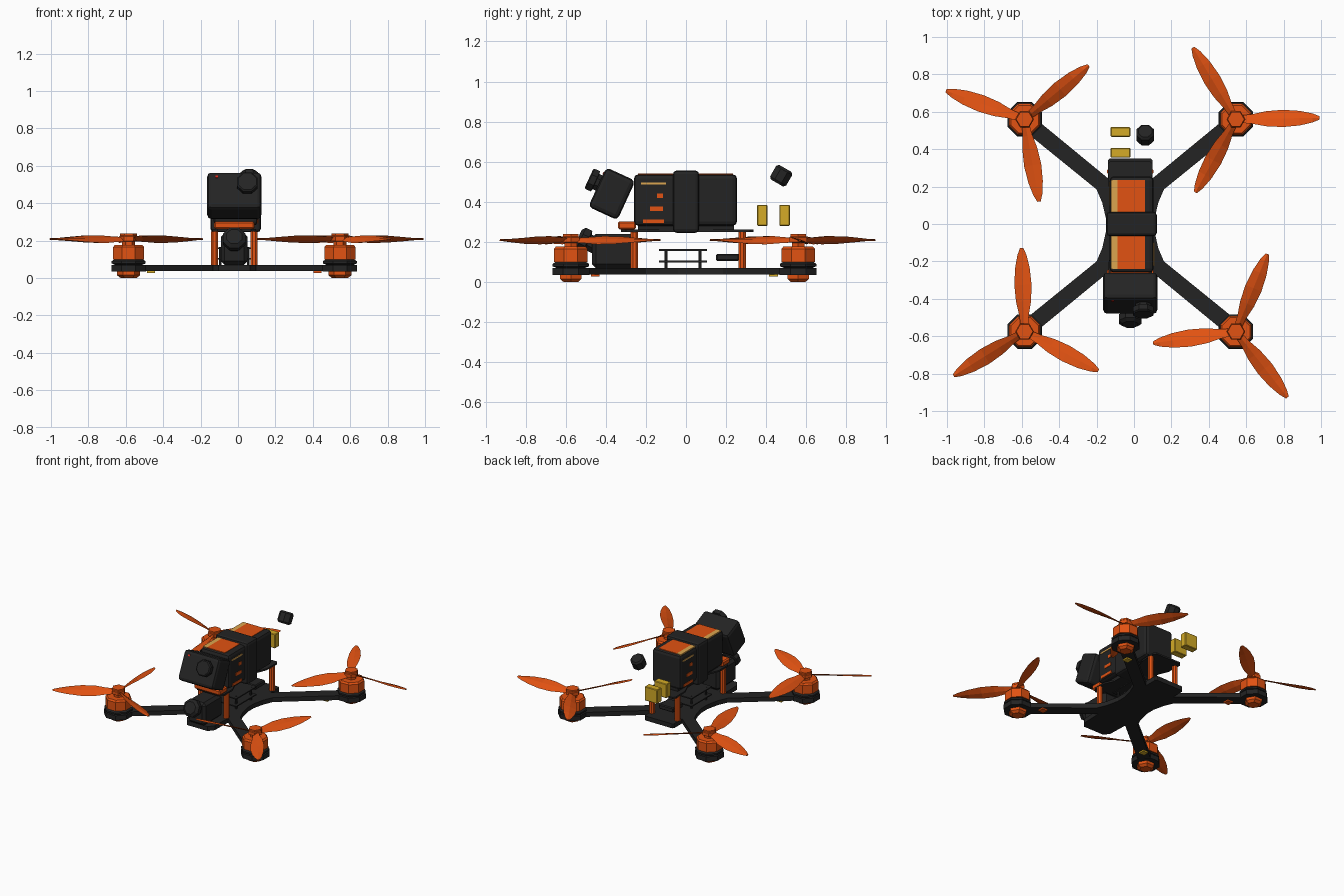
import bpy, bmesh, math
from mathutils import Matrix, Vector

if "Cube" in bpy.data.objects:
    bpy.data.objects.remove(bpy.data.objects["Cube"])

CX, CY = -0.02, -0.0075          # centre of the frame


def mat(name, r, g, b):
    m = bpy.data.materials.new(name)
    m.diffuse_color = (r, g, b, 1)
    m.use_nodes = True
    m.node_tree.nodes["Principled BSDF"].inputs["Base Color"].default_value = m.diffuse_color
    return m


BLACK = mat("carbon black", 0.017, 0.017, 0.017)
ORANGE = mat("orange", 0.76, 0.085, 0.006)
YELLOW = mat("yellow", 0.66, 0.41, 0.02)
TAN = mat("label tan", 0.72, 0.38, 0.08)
RED = mat("indicator red", 0.7, 0.02, 0.01)


def finish(name, bm, material, matrix=None):
    bmesh.ops.recalc_face_normals(bm, faces=bm.faces)
    me = bpy.data.meshes.new(name)
    bm.to_mesh(me)
    bm.free()
    me.materials.append(material)
    ob = bpy.data.objects.new(name, me)
    bpy.context.collection.objects.link(ob)
    if matrix:
        ob.matrix_world = matrix
    return ob


def box(name, lo, hi, material, bevel=0, seg=1, matrix=None):
    """Box between two corners, optionally bevelled."""
    bm = bmesh.new()
    bmesh.ops.create_cube(bm, size=1)
    for v in bm.verts:
        v.co = Vector([(a + b) / 2 + c * (b - a) for a, b, c in zip(lo, hi, v.co)])
    if bevel:
        bmesh.ops.bevel(bm, geom=bm.edges[:], offset=bevel, segments=seg,
                        profile=0.5, affect='EDGES')
    return finish(name, bm, material, matrix)


def lathe(name, profile, sides, material, matrix, turn=0.5):
    """Faceted turned part from (radius, height) pairs with flat caps."""
    bm = bmesh.new()
    rings = []
    for r, z in profile:
        rings.append([bm.verts.new((r * math.cos((i + turn) * math.tau / sides),
                                    r * math.sin((i + turn) * math.tau / sides), z))
                      for i in range(sides)])
    for a, b in zip(rings, rings[1:]):
        for i in range(sides):
            j = (i + 1) % sides
            bm.faces.new((a[i], a[j], b[j], b[i]))
    bm.faces.new(rings[0])
    bm.faces.new(rings[-1])
    return finish(name, bm, material, matrix)


def plate(name, half, z0, z1, material):
    """Flat plate from a right-hand outline mirrored in x."""
    pts = half + [(-x, y) for x, y in reversed(half)]
    bm = bmesh.new()
    f = bm.faces.new([bm.verts.new((CX + x, y, z0)) for x, y in pts])
    top = bmesh.ops.extrude_face_region(bm, geom=[f])["geom"]
    for v in top:
        if isinstance(v, bmesh.types.BMVert):
            v.co.z = z1
    bmesh.ops.triangulate(bm, faces=[q for q in bm.faces if len(q.verts) > 4])
    return finish(name, bm, material)


def blade(name, spin, matrix):
    """Twisted propeller blade along +x; spin sets the pitch direction."""
    stations = [(.03, .020, 30), (.09, .026, 30), (.16, .040, 27), (.25, .046, 22),
                (.34, .039, 16), (.41, .024, 11), (.447, .009, 8)]
    bm = bmesh.new()
    rings = []
    for r, w, pitch in stations:
        slope = -spin * math.tan(math.radians(pitch))
        rings.append([bm.verts.new((r, y, y * slope + t))
                      for y, t in ((-w, 0), (0, -.005), (w, 0), (0, .005))])
    for a, b in zip(rings, rings[1:]):
        for i in range(4):
            j = (i + 1) % 4
            bm.faces.new((a[i], a[j], b[j], b[i]))
    bm.faces.new(rings[0])
    bm.faces.new(rings[-1])
    return finish(name, bm, ORANGE, matrix)


T = Matrix.Translation

# frame: bottom plate with four arms
plate("bottom_plate", [
    (.085, -.45), (.115, -.41), (.12, -.26), (.485, -.56), (.55, -.50),
    (.18, -.20), (.15, -.13), (.13, -.04), (.13, .03), (.15, .115),
    (.18, .185), (.55, .485), (.485, .545), (.12, .245), (.12, .34), (.11, .35)],
    .037, .07, BLACK)
# frame: top plate
plate("top_plate", [(.09, -.325), (.115, -.30), (.115, -.2), (.085, -.13), (.085, .13),
                    (.115, .2), (.12, .32), (.105, .337)], .25, .262, BLACK)

# motors and propellers: side x, side y, spin, blade angle
for sx, sy, spin, ang in ((1, 1, 1, 1), (-1, 1, -1, 40), (-1, -1, 1, 92), (1, -1, -1, 68)):
    tag = ("front" if sy < 0 else "back") + ("_right" if sx > 0 else "_left")
    x, y = CX + sx * .565, CY + sy * .5675
    at = T((x, y, 0))
    lathe(tag + "_motor_mount", [(.1, .035), (.1, .07)], 8, BLACK, at)
    lathe(tag + "_motor_base", [(.078, .07), (.098, .078), (.098, .09), (.082, .1)], 8, BLACK, at)
    lathe(tag + "_motor_bell", [(.09, .1), (.09, .165), (.08, .177)], 8, ORANGE, at)
    lathe(tag + "_motor_foot", [(.042, 0), (.062, .015), (.062, .035)], 6, ORANGE, at, 0)
    lathe(tag + "_prop_hub", [(.035, .177), (.035, .195), (.05, .198), (.05, .222),
                              (.045, .227), (.045, .238)], 6, ORANGE, at, 0)
    for k in range(3):
        blade(f"{tag}_blade_{k + 1}", spin,
              T((x, y, .208)) @ Matrix.Rotation(math.radians(ang + 120 * k), 4, 'Z'))
    # arm light under each arm
    lx, ly = CX + sx * .445, CY + sy * .445
    box(tag + "_arm_light", (lx - .022, ly - .022, .027), (lx + .022, ly + .022, .04),
        YELLOW if sx == sy else ORANGE) if sy > 0 else \
        box(tag + "_arm_light", (lx - .022, ly - .022, .027), (lx + .022, ly + .022, .04),
            ORANGE if sx > 0 else YELLOW)

# standoffs
for sx in (-1, 1):
    for y in (-.258, .28):
        lathe("standoff", [(.02, .07), (.02, .25)], 8, ORANGE, T((CX + sx * .105, y, 0)))

# electronics stack and receiver
for name, z in (("speed_controller", .098), ("flight_controller", .155)):
    box(name, (CX - .1, -.135, z), (CX + .1, .105, z + .008), BLACK)
for sx in (-1, 1):
    for y in (-.1, .07):
        lathe("stack_post", [(.008, .07), (.008, .165)], 6, BLACK, T((CX + sx * .075, y, 0)))
box("receiver", (CX - .06, .15, .105), (CX + .06, .265, .14), BLACK, .006)

# flying camera at the nose
box("nose_camera_body", (CX - .072, -.47, .07), (CX + .072, -.25, .24), BLACK, .02)
nose = T((CX, -.47, .19)) @ Matrix.Rotation(math.radians(65), 4, 'X')
lathe("nose_camera_lens", [(.045, -.03), (.045, .02), (.065, .025), (.065, .06), (.045, .075)],
      8, BLACK, nose)

# battery, pad and strap
box("battery_pad", (CX - .08, -.24, .262), (CX + .08, .24, .29), BLACK)
box("battery", (-.13, -.26, .28), (.105, .255, .537), BLACK, .022, 2)
box("battery_strap", (-.147, -.065, .245), (.122, .065, .556), BLACK, .018, 2)
# battery label on top and marks on the sides
box("label_top", (-.088, -.24, .535), (.06, .235, .541), ORANGE)
box("label_stripe", (-.122, -.24, .532), (-.088, .235, .541), TAN)
for side, (x0, x1) in ((1, (.103, .109)), (-1, (-.134, -.128))):
    for a, b, z0, z1, m in ((-.225, -.10, .485, .495, TAN), (-.145, -.115, .42, .442, ORANGE),
                            (-.18, -.115, .355, .377, ORANGE), (-.215, -.11, .292, .312, ORANGE)):
        lo, hi = sorted((a * side, b * side))
        box("side_label_mark", (x0, lo, z0), (x1, hi, z1), m)

# action camera on its printed mount
box("camera_mount", (CX - .108, -.34, .262), (CX + .108, -.25, .302), ORANGE, .008)
tilt = T((CX, -.37, .44)) @ Matrix.Rotation(math.radians(-24.7), 4, 'X')
box("action_camera", (-.145, -.08, -.108), (.145, .08, .108), BLACK, .022, 2, tilt)
lens = tilt @ T((.07, -.08, .022)) @ Matrix.Rotation(math.radians(90), 4, 'X')
lathe("action_camera_lens", [(.045, -.01), (.045, .018), (.06, .02), (.06, .05), (.052, .056)],
      8, BLACK, lens)
box("camera_indicator", (-.1, -.084, .068), (-.086, -.078, .08), RED, 0, 1, tilt)

# rear yellow blocks and antenna head
for y in (.355, .466):
    box("rear_block", (-.125, y, .28), (-.02, y + .052, .385), YELLOW, .004)
lathe("antenna_head", [(.038, -.042), (.05, -.03), (.05, .03), (.038, .042)], 8, BLACK,
      T((.06, .475, .53)) @ Matrix.Rotation(math.radians(-30), 4, 'X'))
